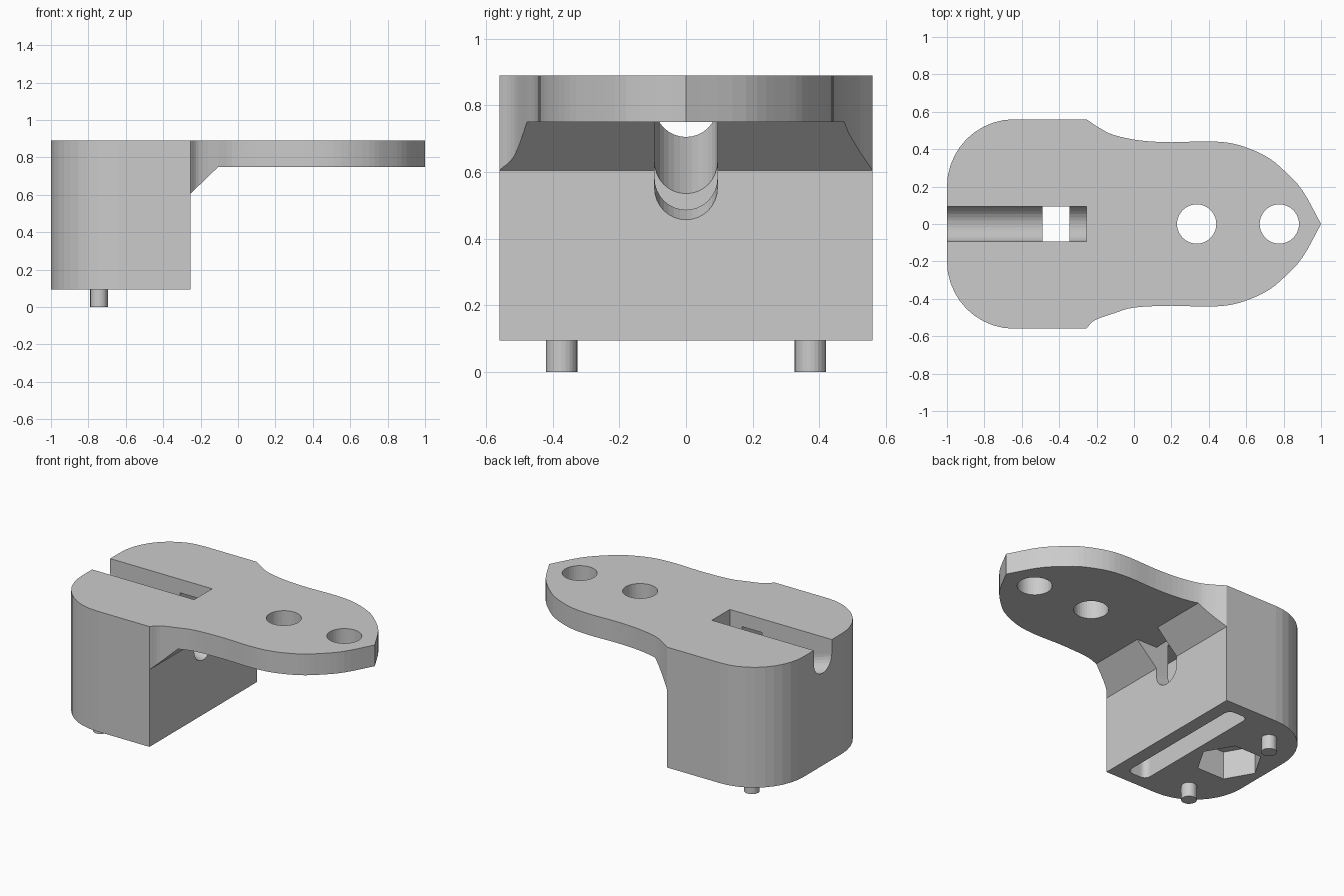
import bpy, bmesh
from math import sin, cos, pi, radians
from mathutils import Vector

if "Cube" in bpy.data.objects:
    bpy.data.objects.remove(bpy.data.objects["Cube"])


def prism(name, loop, offset):
    """Solid made by sweeping a closed 3D loop along an offset."""
    bm = bmesh.new()
    base = bm.faces.new([bm.verts.new(p) for p in loop])
    ext = bmesh.ops.extrude_face_region(bm, geom=[base])
    top = [g for g in ext["geom"] if isinstance(g, bmesh.types.BMVert)]
    bmesh.ops.translate(bm, verts=top, vec=offset)
    bmesh.ops.recalc_face_normals(bm, faces=bm.faces)
    mesh = bpy.data.meshes.new(name)
    bm.to_mesh(mesh)
    bm.free()
    ob = bpy.data.objects.new(name, mesh)
    bpy.context.collection.objects.link(ob)
    return ob


def arc(cx, cy, r, a0, a1, n):
    return [(cx + r * cos(radians(a0 + (a1 - a0) * i / n)),
             cy + r * sin(radians(a0 + (a1 - a0) * i / n))) for i in range(n + 1)]


def circle(cx, cy, r, n):
    return arc(cx, cy, r, 0, 360, n)[:-1]


def upright(name, pts, z0, z1):
    return prism(name, [(x, y, z0) for x, y in pts], (0, 0, z1 - z0))


def smooth_path(pts, steps=4):
    """Catmull-Rom curve through the points."""
    v = [Vector(p) for p in pts]
    v = [2 * v[0] - v[1]] + v + [2 * v[-1] - v[-2]]
    out = []
    for a, b, c, d in zip(v, v[1:], v[2:], v[3:]):
        for i in range(steps):
            t = i / steps
            out.append(0.5 * (2 * b + (c - a) * t + (2 * a - 5 * b + 4 * c - d) * t * t
                              + (3 * b - a - 3 * c + d) * t ** 3))
    return [tuple(p) for p in out] + [tuple(pts[-1])]


def cut(target, cutter):
    mod = target.modifiers.new(cutter.name, "BOOLEAN")
    mod.operation, mod.solver, mod.object = "DIFFERENCE", "EXACT", cutter
    bpy.context.view_layer.objects.active = target
    bpy.ops.object.modifier_apply(modifier=mod.name)
    bpy.data.objects.remove(cutter)


# Outline: rounded block at the left, waisted plate ending in a point at the right
tail = [(0.2, 0.437), (0.4, 0.442), (0.55, 0.425), (0.7, 0.365),
        (0.8, 0.288), (0.9, 0.18), (1, 0)]
back = smooth_path([(-0.255, 0.56), (-0.18, 0.511), (-0.105, 0.475), (0.03, 0.447)] + tail)
front = smooth_path([(-0.255, 0.56), (-0.21, 0.515), (-0.105, 0.477), (0.0, 0.447)] + tail)
corner = arc(-0.64, 0.2, 0.36, 180, 90, 10)
outline = corner + back + [(x, -y) for x, y in front[-2::-1]] \
    + [(x, -y) for x, y in corner[::-1]]
bracket = upright("bracket_body", outline, 0.095, 0.89)

# Space under the plate, leaving the sloped web against the block
under = [(-0.255, 0), (-0.255, 0.605), (-0.105, 0.75), (1.1, 0.75), (1.1, 0)]
cut(bracket, prism("underside", [(x, -1, z) for x, z in under], (0, 2, 0)))


# Sloping round-bottomed channel, open at the top over the block only
def channel(name, x0, x1, top):
    r = 0.094
    ob = prism(name, [(x0, y, z + 0.705 + r) for y, z in arc(0, 0, r, 180, 360, 16)]
               + [(x0, r, 2), (x0, -r, 2)], (x1 - x0, 0, 0))
    for v in ob.data.vertices:
        v.co.z = top if v.co.z > 1.5 else v.co.z - (v.co.x + 1) / 3
    return ob


cut(bracket, channel("open_channel", -1.1, -0.255, 1.0))
cut(bracket, channel("web_channel", -0.3, 0.0, 0.75))

# Wide pocket rising from the base, and the hexagonal recess
pocket = []
for sx, sy, a in ((1, 1, 0), (-1, 1, 90), (-1, -1, 180), (1, -1, 270)):
    pocket += arc(-0.4175 + sx * 0.0325, sy * 0.435, 0.04, a, a + 90, 5)
cut(bracket, upright("pocket", pocket, 0, 0.80))
cut(bracket, upright("hex_recess", circle(-0.745, 0, 0.2, 6), 0, 0.28))

# Two holes through the plate
for x in (0.335, 0.777):
    cut(bracket, upright("plate_hole", circle(x, 0, 0.105, 40), 0.5, 1.1))

# Locating pins under the block
for side, y in (("front", -0.373), ("back", 0.373)):
    upright(side + "_pin", circle(-0.743, y, 0.047, 24), 0, 0.11)
